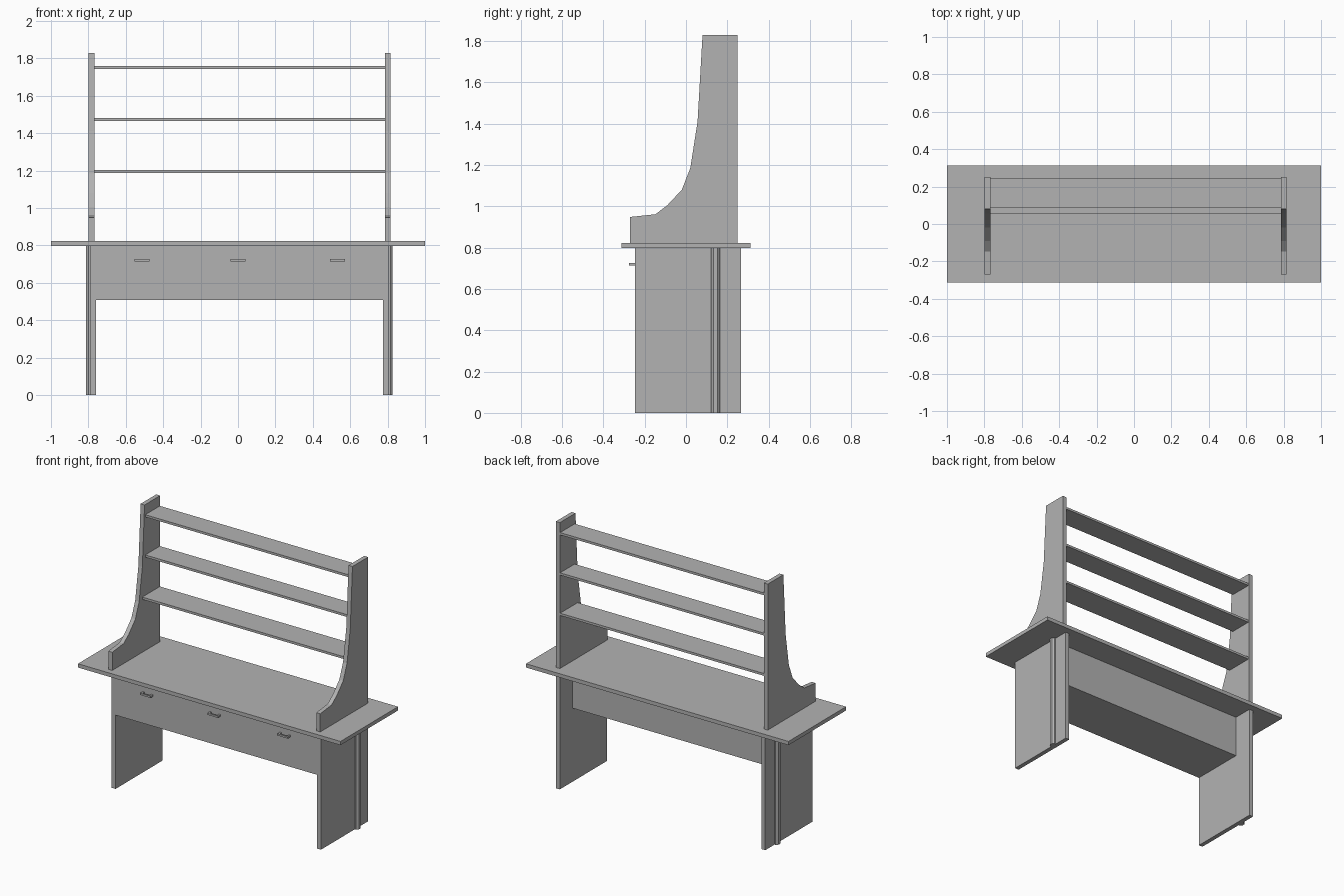
import bpy, bmesh, math
from mathutils import Matrix

cube = bpy.data.objects.get("Cube")
if cube:
    bpy.data.objects.remove(cube, do_unlink=True)

GREY = (0.45, 0.45, 0.45, 1.0)
mat = bpy.data.materials.new("plain grey")
mat.use_nodes = True
mat.diffuse_color = GREY
mat.node_tree.nodes["Principled BSDF"].inputs["Base Color"].default_value = GREY


def finish(name, bm):
    bmesh.ops.recalc_face_normals(bm, faces=bm.faces)
    mesh = bpy.data.meshes.new(name)
    bm.to_mesh(mesh)
    bm.free()
    mesh.materials.append(mat)
    obj = bpy.data.objects.new(name, mesh)
    bpy.context.collection.objects.link(obj)
    return obj


def add_box(bm, x, y, z):
    centre = [(a + b) / 2 for a, b in (x, y, z)]
    size = [b - a for a, b in (x, y, z)]
    matrix = Matrix.Translation(centre) @ Matrix.Diagonal((*size, 1))
    bmesh.ops.create_cube(bm, size=1, matrix=matrix)


def box(name, x, y, z):
    bm = bmesh.new()
    add_box(bm, x, y, z)
    return finish(name, bm)


def extruded_panel(name, profile, x0, x1):
    """Panel with a (y, z) outline, extruded along x."""
    bm = bmesh.new()
    face = bm.faces.new([bm.verts.new((x0, y, z)) for y, z in profile])
    ext = bmesh.ops.extrude_face_region(bm, geom=[face])
    verts = [v for v in ext["geom"] if isinstance(v, bmesh.types.BMVert)]
    bmesh.ops.translate(bm, verts=verts, vec=(x1 - x0, 0, 0))
    return finish(name, bm)


# Desk: top and drawer box between the legs
TOP_LOW, TOP_HIGH = 0.797, 0.823
box("desk_top", (-1, 1), (-0.313, 0.313), (TOP_LOW, TOP_HIGH))
box("drawer_box", (-0.76, 0.775), (-0.247, 0.13), (0.508, TOP_LOW))

# Legs, each with an octagonal conduit half sunk into the outer face
for side, inner, outer in (("right", -0.76, -0.79), ("left", 0.775, 0.805)):
    box(side + "_leg", sorted((inner, outer)), (-0.247, 0.266), (0, TOP_LOW))
    bm = bmesh.new()
    radius = 0.022 / math.cos(math.pi / 8)
    matrix = (Matrix.Translation((outer, 0.143, TOP_LOW / 2))
              @ Matrix.Rotation(math.pi / 8, 4, "Z"))
    bmesh.ops.create_cone(bm, cap_ends=True, segments=8, radius1=radius,
                          radius2=radius, depth=TOP_LOW, matrix=matrix)
    finish(side + "_conduit", bm)

# Curved upright side panels
outline = [(0.25, TOP_HIGH), (-0.271, TOP_HIGH), (-0.271, 0.948),
           (-0.148, 0.961), (-0.09, 1.005), (-0.02, 1.08), (0.021, 1.185),
           (0.056, 1.41), (0.08, 1.828), (0.25, 1.828)]
extruded_panel("right_upright", outline, -0.798, -0.768)
extruded_panel("left_upright", outline, 0.786, 0.816)

# Shelves, the lowest one deeper
for name, z, front in (("lower_shelf", 1.195, 0.056),
                       ("middle_shelf", 1.473, 0.088),
                       ("upper_shelf", 1.75, 0.088)):
    box(name, (-0.768, 0.786), (front, 0.247), (z - 0.008, z + 0.008))

# Drawer handles: a bar on two short stubs
for name, x in (("right", -0.513), ("middle", 0.0), ("left", 0.532)):
    bm = bmesh.new()
    z = (0.714, 0.726)
    add_box(bm, (x - 0.04, x + 0.04), (-0.276, -0.266), z)
    for stub in (x - 0.034, x + 0.034):
        add_box(bm, (stub - 0.006, stub + 0.006), (-0.266, -0.247), z)
    finish(name + "_drawer_handle", bm)
